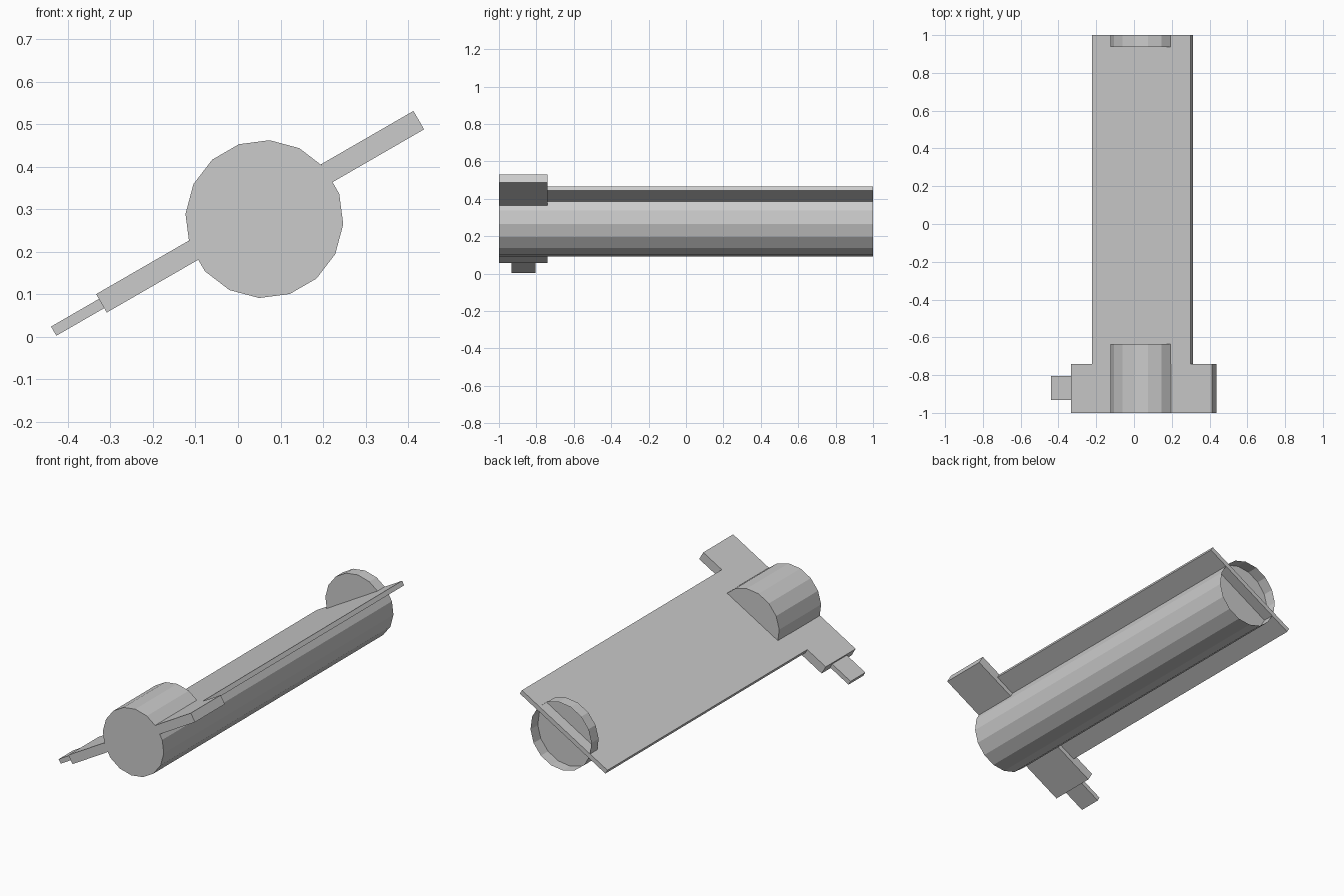
import bpy, bmesh, math

if "Cube" in bpy.data.objects:
    bpy.data.objects.remove(bpy.data.objects["Cube"])

# Everything is built around the barrel axis, then tilted 30 degrees
CENTRE = (0.062, 0, 0.277)
TILT = math.radians(-30)
R, SIDES = 0.186, 16

grey = bpy.data.materials.new("plain grey")
grey.diffuse_color = (0.6, 0.6, 0.6, 1)
grey.use_nodes = True
grey.node_tree.nodes["Principled BSDF"].inputs["Base Color"].default_value = grey.diffuse_color


def extrude(name, profile, y0, y1, closed=True, front=True, back=True):
    """Sweep an (x, z) profile along y, with optional end caps."""
    bm = bmesh.new()
    a = [bm.verts.new((x, y0, z)) for x, z in profile]
    b = [bm.verts.new((x, y1, z)) for x, z in profile]
    n = len(profile)
    for i in range(n if closed else n - 1):
        j = (i + 1) % n
        bm.faces.new((a[i], b[i], b[j], a[j]))
    if front:
        bm.faces.new(a)
    if back:
        bm.faces.new(b[::-1])
    mesh = bpy.data.meshes.new(name)
    bm.to_mesh(mesh)
    bm.free()
    mesh.materials.append(grey)
    obj = bpy.data.objects.new(name, mesh)
    obj.location = CENTRE
    obj.rotation_euler = (0, TILT, 0)
    bpy.context.collection.objects.link(obj)
    return obj


def rect(x0, x1, z0, z1):
    return [(x0, z0), (x1, z0), (x1, z1), (x0, z1)]


# Round profile with a flat side facing the plate edges
ring = [(R * math.cos(t), R * math.sin(t))
        for t in (math.radians(11.25 + 22.5 * i) for i in range(SIDES))]
side = R * math.cos(math.radians(11.25))
trough = [(-side, 0.03)] + [p for p in ring if p[1] < 0] + [(side, 0.03)]

# Barrel: solid front drum, open trough below the plate, cupped rear rim
extrude("front_drum", ring, -1, -0.635)
extrude("lower_trough", trough, -0.635, 0.937, closed=False, front=False, back=False)
extrude("rear_rim", ring, 0.937, 1, back=False)

# Long flat plate along the barrel
extrude("long_plate", rect(-0.301, 0.301, 0.02, 0.045), -0.74, 1)

# Thick arms on both sides of the drum
extrude("right_arm", rect(0.18, 0.431, -0.005, 0.045), -1, -0.74)
extrude("left_arm", rect(-0.431, -0.18, -0.005, 0.045), -1, -0.74)

# Small tab on the left arm
extrude("side_tab", rect(-0.561, -0.43, 0.007, 0.032), -0.933, -0.805)
